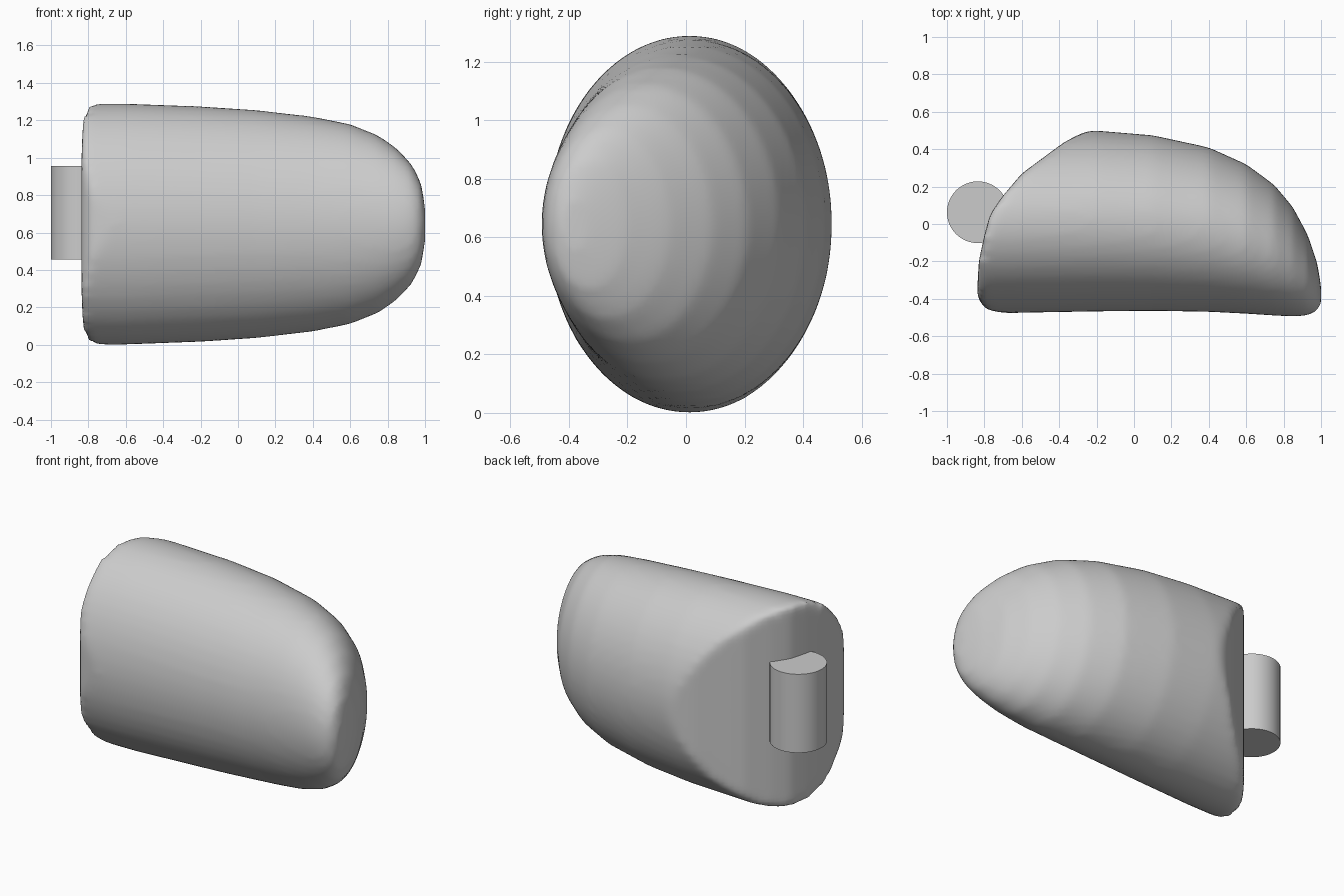
import bpy, bmesh, math
from mathutils import Vector

cube = bpy.data.objects.get("Cube")
if cube:
    bpy.data.objects.remove(cube)

grey = bpy.data.materials.new("light_grey")
grey.use_nodes = True
grey.diffuse_color = (0.6, 0.6, 0.6, 1)
grey.node_tree.nodes["Principled BSDF"].inputs["Base Color"].default_value = (0.6, 0.6, 0.6, 1)


def add_object(name, bm):
    bmesh.ops.recalc_face_normals(bm, faces=bm.faces)
    mesh = bpy.data.meshes.new(name)
    bm.to_mesh(mesh)
    bm.free()
    mesh.materials.append(grey)
    obj = bpy.data.objects.new(name, mesh)
    bpy.context.collection.objects.link(obj)
    return obj


# Body: oval sections lofted along x (x, front y, back y, half height)
sections = [(-0.95, -0.48, 0.5, 0.645), (-0.6, -0.475, 0.5, 0.645),
            (-0.2, -0.468, 0.5, 0.63), (0.1, -0.465, 0.475, 0.61),
            (0.4, -0.47, 0.41, 0.575), (0.6, -0.48, 0.32, 0.535),
            (0.75, -0.49, 0.21, 0.475), (0.85, -0.495, 0.09, 0.405),
            (0.93, -0.49, -0.06, 0.32), (0.98, -0.465, -0.21, 0.22),
            (1.0, -0.43, -0.33, 0.1)]
SIDES = 48
bm = bmesh.new()
rings = []
for x, front, back, half in sections:
    mid, depth = (front + back) / 2, (back - front) / 2
    rings.append([bm.verts.new((x, mid + depth * math.cos(a), 0.645 + half * math.sin(a)))
                  for a in (math.tau * i / SIDES for i in range(SIDES))])
for r, s in zip(rings, rings[1:]):
    for i in range(SIDES):
        j = (i + 1) % SIDES
        bm.faces.new((r[i], r[j], s[j], s[i]))
bm.faces.new(rings[0])
bm.faces.new(rings[-1])
body = add_object("body", bm)

# Plan outline that trims the slanted end of the body
outline = [(1.2, -0.7), (-0.6, -0.7), (-0.6, -0.49), (-0.79, -0.46), (-0.84, -0.39),
           (-0.83, -0.2), (-0.8, -0.06), (-0.77, 0.05), (-0.71, 0.14), (-0.6, 0.27),
           (-0.37, 0.44), (-0.27, 0.49), (-0.1, 0.54), (1.2, 0.7)]
bm = bmesh.new()
base = bm.faces.new([bm.verts.new((x, y, -0.2)) for x, y in outline])
top = bmesh.ops.extrude_face_region(bm, geom=[base])["geom"]
bmesh.ops.translate(bm, vec=Vector((0, 0, 1.7)),
                    verts=[v for v in top if isinstance(v, bmesh.types.BMVert)])
trimmer = add_object("end_trimmer", bm)
trimmer.hide_render = True
trimmer.hide_viewport = True

trim = body.modifiers.new("trim_end", "BOOLEAN")
trim.operation = "INTERSECT"
trim.object = trimmer
trim.solver = "EXACT"
remesh = body.modifiers.new("remesh", "REMESH")
remesh.mode = "VOXEL"
remesh.voxel_size = 0.025
remesh.use_smooth_shade = True
soften = body.modifiers.new("soften", "SMOOTH")
soften.factor = 0.5
soften.iterations = 8

# Upright peg set into the slanted end
bpy.ops.mesh.primitive_cylinder_add(vertices=48, radius=0.165, depth=0.5,
                                    location=(-0.835, 0.063, 0.705))
peg = bpy.context.object
peg.name = "end_peg"
peg.data.materials.append(grey)
bpy.ops.object.shade_smooth_by_angle()
